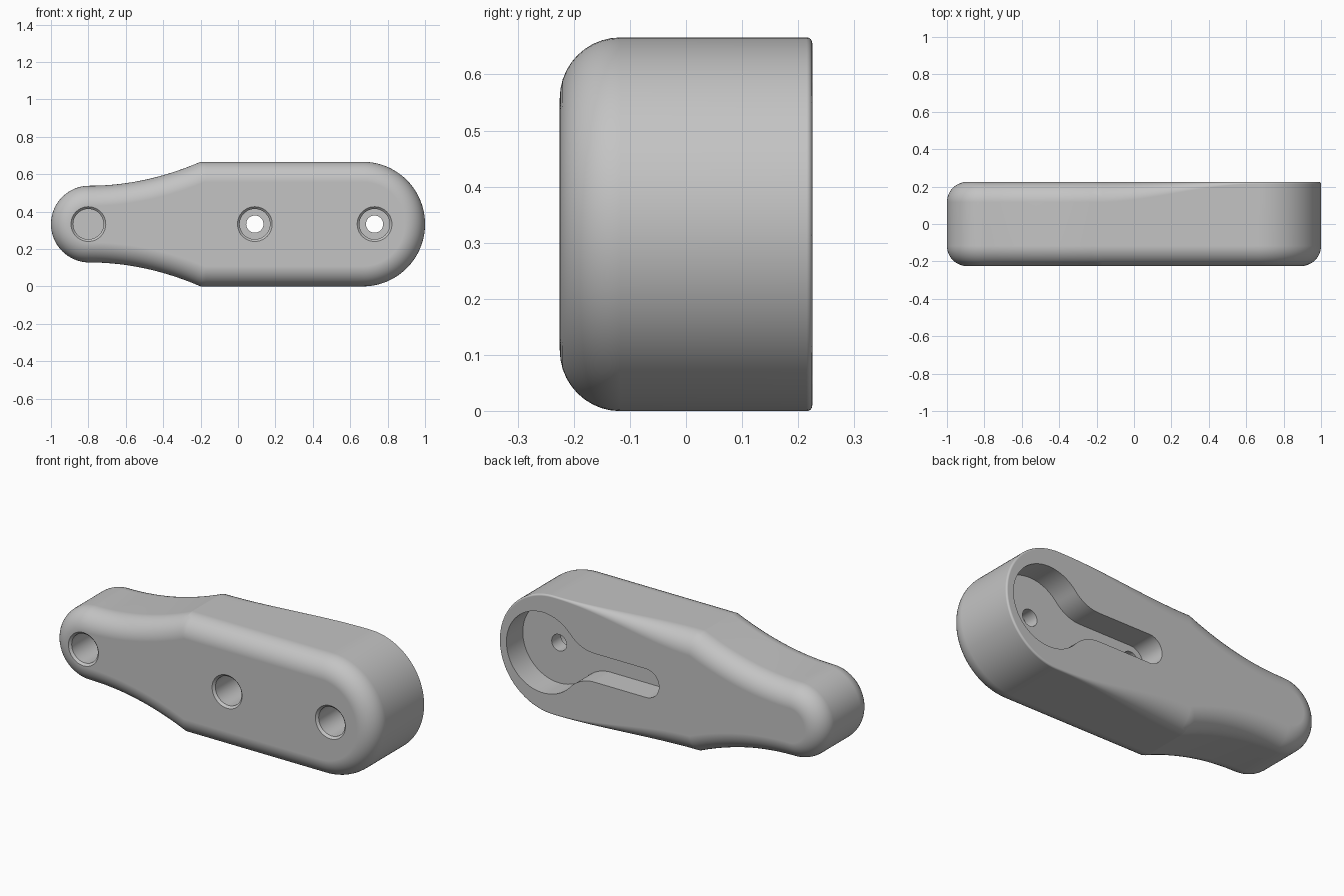
import bpy, bmesh, math
from mathutils import Vector

if "Cube" in bpy.data.objects:
    bpy.data.objects.remove(bpy.data.objects["Cube"], do_unlink=True)

MID = 0.333        # height of the long axis
DEPTH = 0.225      # half thickness
FILLET = 0.108

grey = bpy.data.materials.new("light_grey")
grey.use_nodes = True
grey.diffuse_color = (0.55, 0.55, 0.55, 1)
grey.node_tree.nodes["Principled BSDF"].inputs["Base Color"].default_value = (0.55, 0.55, 0.55, 1)


def arc(cx, cz, r, start, end, n):
    angles = [math.radians(start + (end - start) * i / n) for i in range(n + 1)]
    return [Vector((cx + r * math.cos(a), cz + r * math.sin(a))) for a in angles]


def mirrored(half):
    """Close an upper half outline with its reflection below the axis."""
    return half + [Vector((p.x, -p.y)) for p in reversed(half[1:-1])]


def loft(name, rings):
    """Skin (outline, y) rings and cap both ends."""
    bm = bmesh.new()
    loops = [[bm.verts.new((p.x, y, p.y + MID)) for p, y in ring] for ring in rings]
    n = len(loops[0])
    for a, b in zip(loops, loops[1:]):
        for i in range(n):
            j = (i + 1) % n
            bm.faces.new((a[i], a[j], b[j], b[i]))
    bm.faces.new(loops[0])
    bm.faces.new(loops[-1])
    bmesh.ops.recalc_face_normals(bm, faces=bm.faces)
    mesh = bpy.data.meshes.new(name)
    bm.to_mesh(mesh)
    bm.free()
    mesh.materials.append(grey)
    obj = bpy.data.objects.new(name, mesh)
    bpy.context.collection.objects.link(obj)
    return obj


def flat(outline, y):
    return [(p, y) for p in outline]


def miter(points):
    """Outward offset vector of every outline point."""
    out = []
    for i, p in enumerate(points):
        d1 = (p - points[i - 1]).normalized()
        d2 = (points[(i + 1) % len(points)] - p).normalized()
        n1, n2 = Vector((d1.y, -d1.x)), Vector((d2.y, -d2.x))
        out.append((n1 + n2) / (1 + n1.dot(n2)))
    return out


def back_radius(x):
    """Rear rounding fades out towards the wide end."""
    t = min(max((x + 0.2) / 0.85, 0), 1)
    return FILLET + (0.01 - FILLET) * t * t * (3 - 2 * t)


# Body outline: wide round end, straight flank, concave neck, small round end
half = arc(0.667, 0, 0.333, 0, 90, 28)
half += [Vector((0.667 - 0.867 * i / 30, 0.333)) for i in range(1, 31)]
half += [Vector((-0.2 - 0.595 * t, 0.205 + 0.128 * (1 - t) ** 2))
         for t in [i / 20 for i in range(1, 21)]]
half += arc(-0.795, 0, 0.205, 90, 180, 22)[1:]
outline = mirrored(half)
normals = miter(outline)

# Body with rounded front edge and fading rear rounding
STEPS = 10
rings = []
for side in (-1, 1):
    for k in range(STEPS + 1):
        a = math.pi / 2 * (k / STEPS if side < 0 else 1 - k / STEPS)
        ring = []
        for p, nrm in zip(outline, normals):
            r = FILLET if side < 0 else back_radius(p.x)
            ring.append((p - nrm * r * (1 - math.sin(a)),
                         side * (DEPTH - r * (1 - math.cos(a)))))
        rings.append(ring)
body = loft("body", rings)

# Keyhole pocket in the back
end = math.degrees(math.atan2(0.28, -0.32))
pocket = arc(0.73, 0, 0.225, 0, end, 28)
pocket += arc(0.41, 0.28, 0.2, end - 180, -90, 12)[1:]
pocket += arc(0.09, 0, 0.08, 90, 180, 14)
pocket = mirrored(pocket)
cutters = [loft("pocket_cutter", [flat(pocket, 0.08), flat(pocket, 0.4)])]


# Chamfered front bores, two of them stepped through to the pocket
def bore(name, x, profile):
    return loft(name, [flat(arc(x, 0, r, 0, 360, 48)[:-1], y) for r, y in profile])


mouth = [(0.105, -DEPTH - 0.012), (0.081, -DEPTH + 0.012)]
cutters.append(bore("blind_bore_cutter", -0.8, mouth + [(0.081, 0.05)]))
for label, x in (("middle", 0.09), ("end", 0.73)):
    cutters.append(bore(label + "_bore_cutter", x,
                        mouth + [(0.081, 0.0), (0.046, 0.0), (0.046, 0.12)]))

for cutter in cutters:
    cutter.hide_render = True
    mod = body.modifiers.new(cutter.name, 'BOOLEAN')
    mod.operation = 'DIFFERENCE'
    mod.solver = 'EXACT'
    mod.object = cutter

# Bake the cuts, drop the cutters and shade smoothly between sharp edges
bpy.context.view_layer.update()
graph = bpy.context.evaluated_depsgraph_get()
result = bpy.data.meshes.new_from_object(body.evaluated_get(graph))
body.modifiers.clear()
body.data = result
for cutter in cutters:
    bpy.data.objects.remove(cutter, do_unlink=True)

bpy.ops.object.select_all(action='DESELECT')
body.select_set(True)
bpy.context.view_layer.objects.active = body
bpy.ops.object.shade_smooth_by_angle(angle=math.radians(20))
weighted = body.modifiers.new("even_shading", 'WEIGHTED_NORMAL')
weighted.keep_sharp = True
